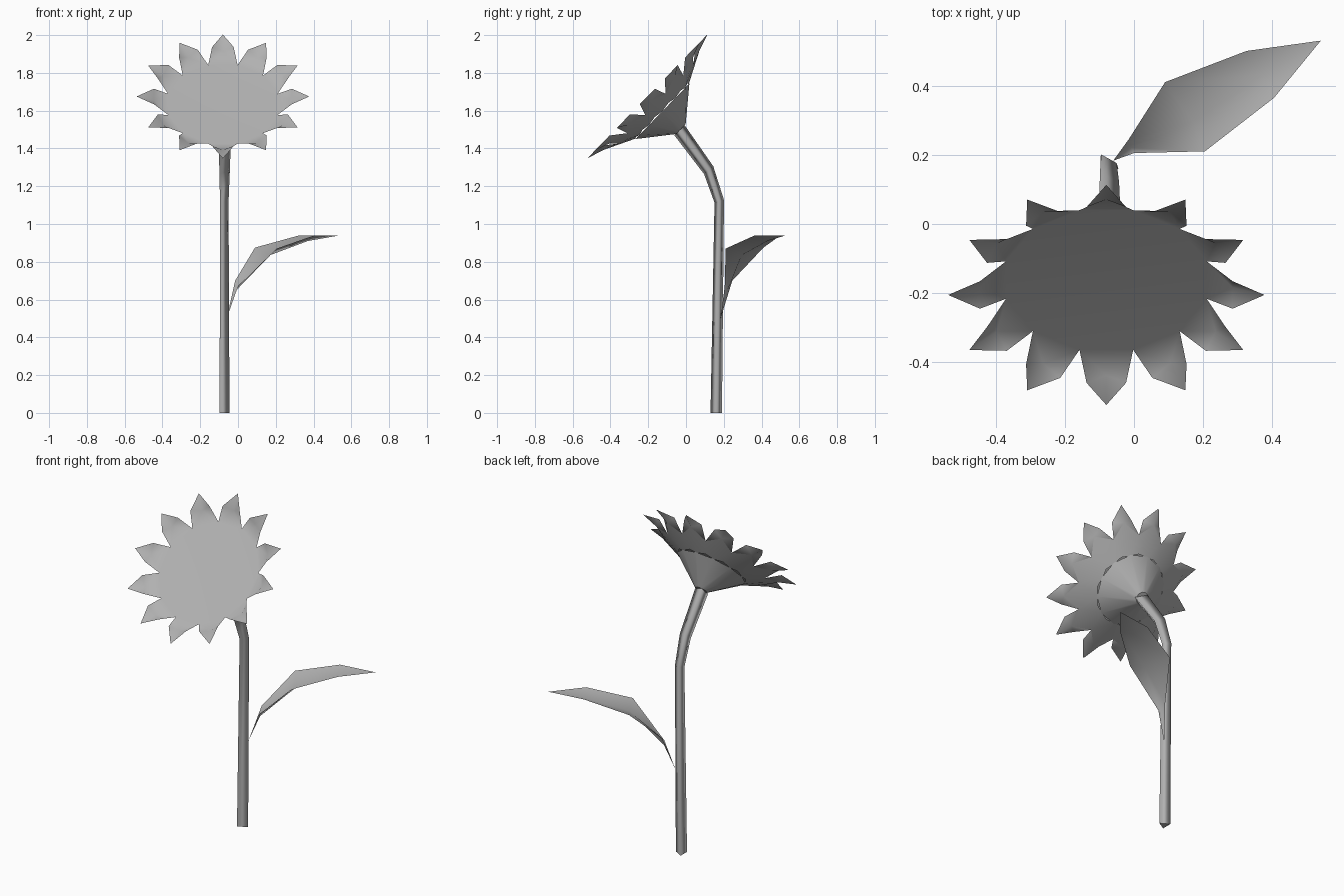
import bpy
from math import sin, cos, pi, radians
from mathutils import Vector

if "Cube" in bpy.data.objects:
    bpy.data.objects.remove(bpy.data.objects["Cube"])

# Flower head frame: centre, up-slope axis, facing normal
C = Vector((-0.08, -0.205, 1.675))
U = Vector((0, 0.696, 0.718))
N = Vector((0, -0.718, 0.696))
COUNT = 12

grey = bpy.data.materials.new("mid_grey")
grey.diffuse_color = (0.44, 0.44, 0.44, 1)
grey.use_nodes = True
grey.node_tree.nodes["Principled BSDF"].inputs["Base Color"].default_value = grey.diffuse_color


def build(name, verts, faces, angle=35, weighted=False):
    mesh = bpy.data.meshes.new(name)
    mesh.from_pydata([tuple(v) for v in verts], [], faces)
    mesh.update()
    mesh.materials.append(grey)
    obj = bpy.data.objects.new(name, mesh)
    bpy.context.collection.objects.link(obj)
    bpy.ops.object.select_all(action='DESELECT')
    obj.select_set(True)
    bpy.context.view_layer.objects.active = obj
    bpy.ops.object.shade_smooth_by_angle(angle=radians(angle))
    if weighted:
        mod = obj.modifiers.new("weighted_normals", 'WEIGHTED_NORMAL')
        mod.keep_sharp = True
    return obj


def head(r, ang, n, side=0.0):
    """Point on the head: radius, angle from the top, height, sideways offset."""
    return (C + Vector((r * sin(ang) + side * cos(ang), 0, 0))
            + U * (r * cos(ang) - side * sin(ang)) + N * n)


def bridge(a, b, count):
    return [(a + i, a + (i + 1) % count, b + (i + 1) % count, b + i)
            for i in range(count)]


# Stem: three-sided smooth tube bending forward (y, z, tilt, radius)
SIDES = 3
path = [(0.16, 0.0, 0, 0.035), (0.176, 1.12, 15, 0.03),
        (0.12, 1.285, 40, 0.037), (-0.035, 1.497, 44, 0.044)]
verts, faces = [], []
for y, z, tilt, r in path:
    t = radians(tilt)
    for i in range(SIDES):
        a = 2 * pi * i / SIDES
        verts.append((-0.08 + r * cos(a), y + r * sin(a) * cos(t),
                      z + r * sin(a) * sin(t)))
for k in range(len(path) - 1):
    faces += bridge(k * SIDES, (k + 1) * SIDES, SIDES)
bottom = len(verts)
verts += verts[:SIDES]
faces.append((bottom + 2, bottom + 1, bottom))
build("stem", verts, faces, 180)

# Flower cup: flares from the stem to the back of the petals
step = 2 * pi / COUNT
verts = [head(0.205, i * step, -0.112) for i in range(COUNT)]
verts += [head(0.036, i * step, -0.248) for i in range(COUNT)]
faces = bridge(0, COUNT, COUNT) + [tuple(range(COUNT, 2 * COUNT))]
build("flower_cup", verts, faces)

# Seed disc and the ring of pointed, slightly folded petals
verts = [head(0.30, (i + 0.5) * step, -0.06) for i in range(COUNT)]
faces = [tuple(reversed(range(COUNT)))]
for i in range(COUNT):
    a = i * step
    b = len(verts)
    left, right = (i - 1) % COUNT, i
    verts += [head(0.365, a, 0, -0.057), head(0.365, a, -0.03),
              head(0.365, a, 0, 0.057), head(0.457, a, 0)]
    faces += [(left, right, b + 1), (left, b + 1, b), (right, b + 2, b + 1),
              (b, b + 1, b + 3), (b + 1, b + 2, b + 3)]
build("petals", verts, faces, 70, True)

# Petal backs: ridged underside from the cup rim out to each petal fold
verts, faces = [], []
for ang, r, n in [(0, 0.20, -0.112), (0.5, 0.205, -0.104),
                  (0.5, 0.30, -0.06), (0, 0.365, -0.03)]:
    verts += [head(r, (i + ang) * step, n) for i in range(COUNT)]
for i in range(COUNT):
    p = (i - 1) % COUNT
    rim, fold = i, 3 * COUNT + i
    faces += [(rim, fold, 2 * COUNT + p), (rim, 2 * COUNT + p, COUNT + p),
              (rim, 2 * COUNT + i, fold), (rim, COUNT + i, 2 * COUNT + i)]
build("petal_backs", verts, faces, 60)

# Leaf: rows of left edge, midrib, right edge between base and tip
rows = [((-0.015, 0.245, 0.70), (-0.008, 0.22, 0.65), (0.0, 0.205, 0.67)),
        ((0.09, 0.41, 0.875), (0.17, 0.295, 0.835), (0.205, 0.21, 0.87)),
        ((0.325, 0.50, 0.94), (0.37, 0.43, 0.91), (0.405, 0.365, 0.94))]
verts = [(-0.06, 0.183, 0.50)] + [p for row in rows for p in row]
verts.append((0.54, 0.53, 0.94))
faces = [(0, 2, 1), (0, 3, 2), (7, 8, 10), (8, 9, 10)]
for k in (1, 4):
    faces += [(k, k + 1, k + 4, k + 3), (k + 1, k + 2, k + 5, k + 4)]
build("leaf", verts, faces, 60)
